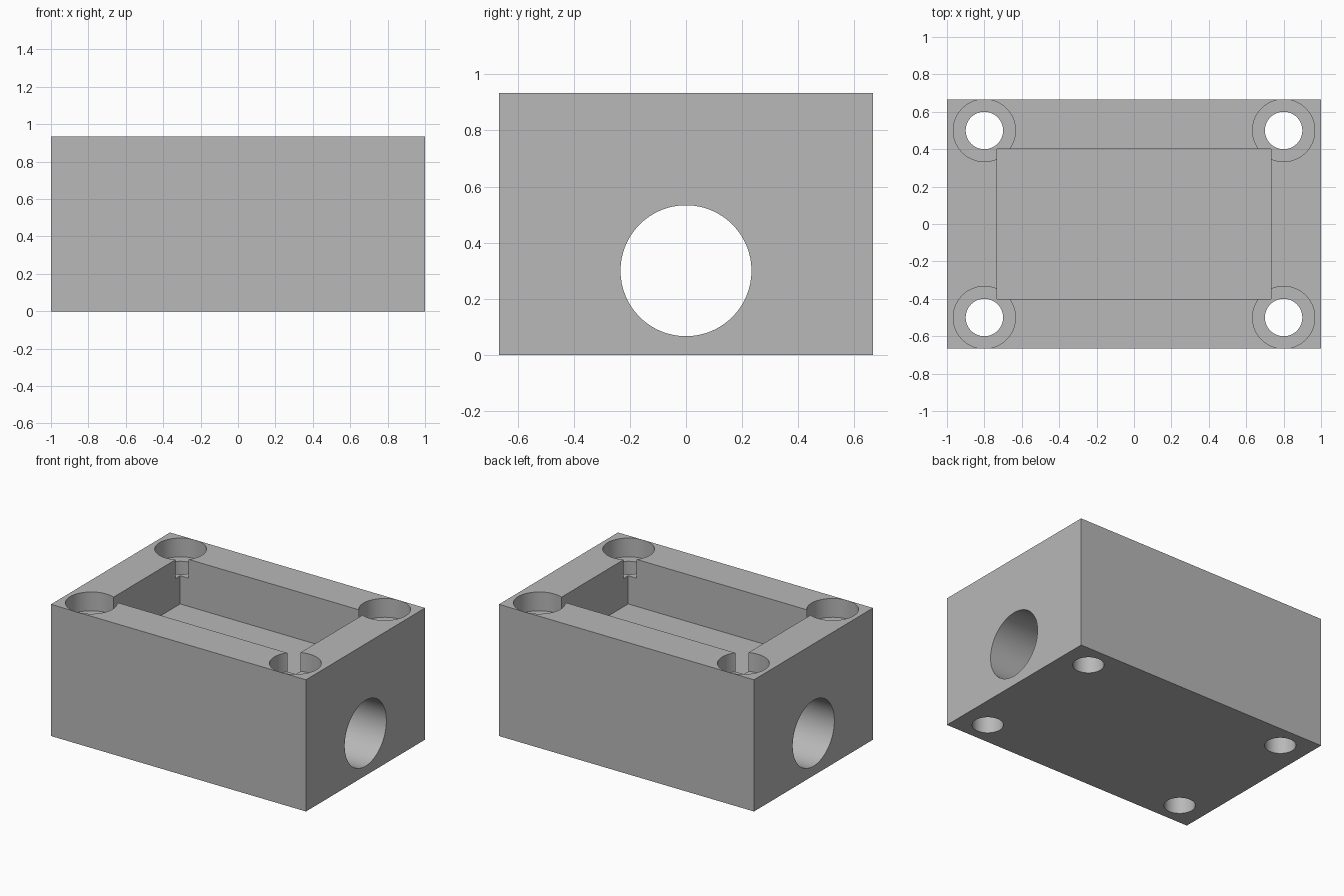
import bpy
import math

if "Cube" in bpy.data.objects:
    bpy.data.objects.remove(bpy.data.objects["Cube"])

W, D, H = 2.0, 4 / 3, 14 / 15      # block size
FLOOR = 0.6                        # pocket floor height
LEDGE = 0.8                        # counterbore floor height

grey = bpy.data.materials.new("grey")
grey.diffuse_color = (0.48, 0.48, 0.48, 1)
grey.use_nodes = True
grey.node_tree.nodes["Principled BSDF"].inputs["Base Color"].default_value = grey.diffuse_color


def box(name, size, centre):
    bpy.ops.mesh.primitive_cube_add(size=1, location=centre)
    ob = bpy.context.object
    ob.name = name
    ob.scale = size
    bpy.ops.object.transform_apply(location=True, rotation=True, scale=True)
    return ob


def rod(name, radius, length, centre, rot=(0, 0, 0)):
    bpy.ops.mesh.primitive_cylinder_add(vertices=96, radius=radius, depth=length,
                                        location=centre, rotation=rot)
    ob = bpy.context.object
    ob.name = name
    bpy.ops.object.transform_apply(location=True, rotation=True, scale=True)
    return ob


def cut(target, cutter):
    cutter.hide_render = True
    mod = target.modifiers.new("cut", 'BOOLEAN')
    mod.operation = 'DIFFERENCE'
    mod.solver = 'EXACT'
    mod.object = cutter
    bpy.ops.object.select_all(action='DESELECT')
    target.select_set(True)
    bpy.context.view_layer.objects.active = target
    bpy.ops.object.modifier_apply(modifier=mod.name)
    bpy.data.objects.remove(cutter, do_unlink=True)


# Solid block
block = box("housing_block", (W, D, H), (0, 0, H / 2))

# Open rectangular pocket in the top
cut(block, box("pocket_cutter", (22 / 15, 0.8, 1.0), (0, 0, FLOOR + 0.5)))

# Long bore through both ends, under the pocket
cut(block, rod("bore_cutter", 0.2333, W + 0.4, (0, 0, 0.3), (0, math.pi / 2, 0)))

# Counterbored bolt holes in the four corners
for sx in (-1, 1):
    for sy in (-1, 1):
        x, y = 0.8 * sx, 0.5 * sy
        cut(block, rod("counterbore_cutter", 0.1664, 0.5, (x, y, LEDGE + 0.25)))
        cut(block, rod("bolt_hole_cutter", 0.1, 2.0, (x, y, 0.5)))

# Finish: one colour, smooth holes with sharp edges
block.data.materials.clear()
block.data.materials.append(grey)
for p in block.data.polygons:
    p.material_index = 0
bpy.ops.object.select_all(action='DESELECT')
block.select_set(True)
bpy.context.view_layer.objects.active = block
bpy.ops.object.shade_smooth_by_angle(angle=math.radians(30))
